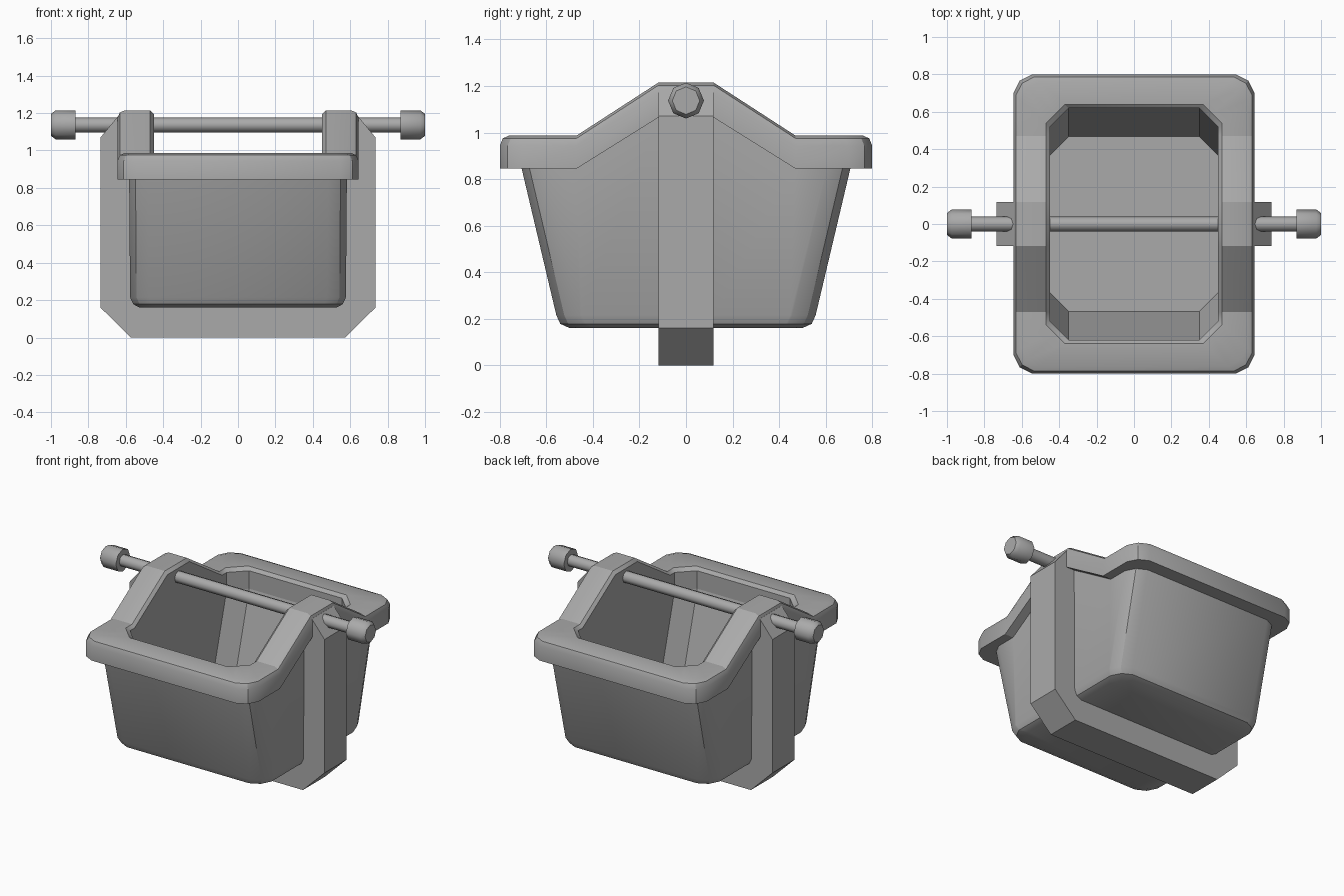
import bpy
import math

cube = bpy.data.objects.get("Cube")
if cube:
    bpy.data.objects.remove(cube, do_unlink=True)

grey = bpy.data.materials.new("plain grey")
grey.use_nodes = True
grey.diffuse_color = (0.4, 0.4, 0.4, 1)
grey.node_tree.nodes["Principled BSDF"].inputs["Base Color"].default_value = (0.4, 0.4, 0.4, 1)


def loft(name, loops, smooth=30, ring=False):
    """Skin equal-length loops; cap both ends, or join last to first."""
    n = len(loops[0])
    verts = [p for loop in loops for p in loop]
    faces = []
    for a in range(len(loops) if ring else len(loops) - 1):
        b = (a + 1) % len(loops)
        for i in range(n):
            j = (i + 1) % n
            faces.append((a * n + i, a * n + j, b * n + j, b * n + i))
    if not ring:
        faces.append(tuple(reversed(range(n))))
        faces.append(tuple(range(len(verts) - n, len(verts))))
    mesh = bpy.data.meshes.new(name)
    mesh.from_pydata(verts, [], faces)
    mesh.materials.append(grey)
    obj = bpy.data.objects.new(name, mesh)
    bpy.context.collection.objects.link(obj)
    bpy.ops.object.select_all(action='DESELECT')
    obj.select_set(True)
    bpy.context.view_layer.objects.active = obj
    bpy.ops.object.mode_set(mode='EDIT')
    bpy.ops.mesh.select_all(action='SELECT')
    bpy.ops.mesh.normals_make_consistent(inside=False)
    bpy.ops.object.mode_set(mode='OBJECT')
    if smooth:
        bpy.ops.object.shade_smooth_by_angle(angle=math.radians(smooth))
    return obj


PEAK, FOOT = 0.118, 0.47


def raised(base, rise=0.228):
    """Height that climbs to a flat peak at the middle of each side."""
    def height(y):
        t = (FOOT - abs(y)) / (FOOT - PEAK)
        return base + rise * min(1, max(0, t))
    return height


def outline(hx, hy, z, c=0.1, bulge=0.16):
    """Rectangle with cut corners and extra points along the long sides."""
    foot = min(FOOT, hy - c - 0.01)
    m = c * (0.5 - bulge)
    quarter = [(hx, PEAK), (hx, foot), (hx, hy - c), (hx - m, hy - m), (hx - c, hy)]
    pts = quarter + [(-x, y) for x, y in reversed(quarter)]
    pts += [(-x, -y) for x, y in pts]
    return [(x, y, z(y) if callable(z) else z) for x, y in pts]


# Rim with raised sides and a rounded upper edge
under = raised(0.845, 0.22)
loft("rim", [
    outline(0.645, 0.80, under),
    outline(0.645, 0.80, raised(0.943)),
    outline(0.632, 0.787, raised(0.975)),
    outline(0.605, 0.76, raised(0.987)),
    outline(0.47, 0.64, raised(0.987), bulge=0),
    outline(0.45, 0.62, raised(0.967), bulge=0),
    outline(0.45, 0.62, under, bulge=0),
], ring=True)

# Tapered bucket, outside up to the rim and back down to the inner floor
loft("bucket", [
    outline(0.525, 0.50, 0.16),
    outline(0.56, 0.54, 0.178),
    outline(0.577, 0.557, 0.215),
    outline(0.582, 0.706, under),
    outline(0.45, 0.62, under, bulge=0),
    outline(0.45, 0.467, 0.29, bulge=0),
])

# Strap passing under the bucket and up both sides
half = [(0.572, 0), (0.735, 0.16), (0.735, 1.07), (0.64, 1.185),
        (0.56, 1.185), (0.56, 0.19)]
profile = half + [(-x, z) for x, z in reversed(half)]
loft("strap", [[(x, y, z) for x, z in profile] for y in (-PEAK, PEAK)], smooth=0)


# Cross rod with a knob on each end
def octagon(x, r):
    return [(x, r * math.sin(k * math.pi / 4), 1.137 + r * math.cos(k * math.pi / 4))
            for k in range(8)]


loft("cross_rod", [octagon(-0.9, 0.04), octagon(0.9, 0.04)], smooth=50)
for side, s in (("left", 1), ("right", -1)):
    loft(side + "_knob", [octagon(s * 0.868, 0.077), octagon(s * 0.975, 0.077),
                          octagon(s * 1.0, 0.059)], smooth=50)
